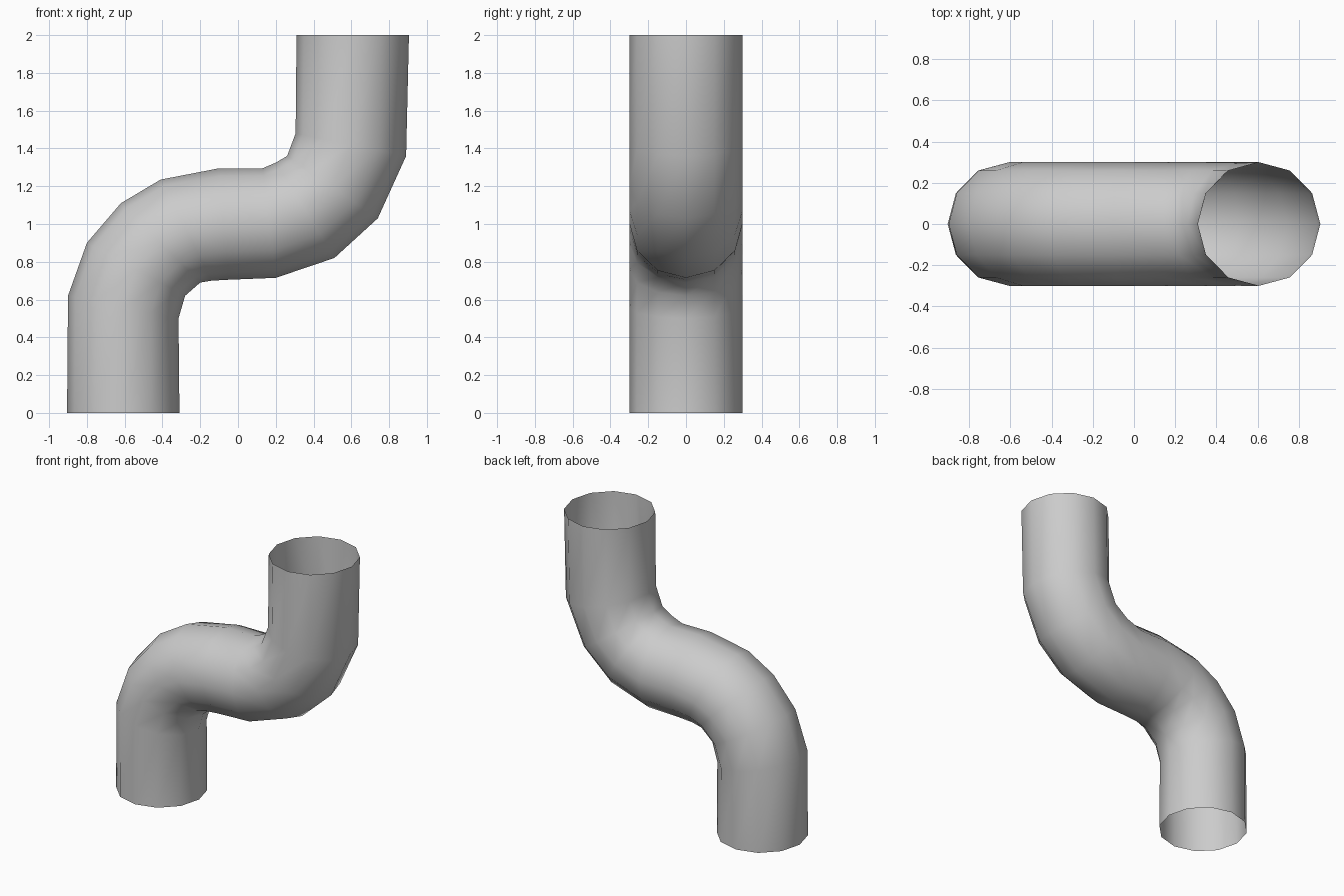
import bpy, bmesh
from math import sin, cos, tau
from mathutils import Vector

if "Cube" in bpy.data.objects:
    bpy.data.objects.remove(bpy.data.objects["Cube"])

SIDES, RADIUS = 12, 0.3

# Side profile of the S-bend: (left/upper edge x, z, right/lower edge x, z) per ring
RINGS = [
    (-0.905, 0.00, -0.31, 0.00),
    (-0.90, 0.62, -0.315, 0.50),
    (-0.80, 0.90, -0.28, 0.62),
    (-0.62, 1.11, -0.20, 0.69),
    (-0.41, 1.235, -0.14, 0.70),
    (-0.10, 1.295, -0.05, 0.705),
    (0.13, 1.295, 0.20, 0.715),
    (0.20, 1.325, 0.51, 0.82),
    (0.26, 1.36, 0.74, 1.03),
    (0.305, 1.48, 0.89, 1.36),
    (0.31, 2.00, 0.905, 2.00),
]


def add_ring(bm, x0, z0, x1, z1):
    a, b = Vector((x0, 0, z0)), Vector((x1, 0, z1))
    centre, half = (a + b) / 2, (b - a) / 2
    return [bm.verts.new(centre + half * cos(tau * i / SIDES)
                         + Vector((0, RADIUS * sin(tau * i / SIDES), 0)))
            for i in range(SIDES)]


# Open-ended pipe skin between the rings
bm = bmesh.new()
rings = [add_ring(bm, *r) for r in RINGS]
for low, high in zip(rings, rings[1:]):
    for i in range(SIDES):
        j = (i + 1) % SIDES
        bm.faces.new((low[i], low[j], high[j], high[i])).smooth = True

mesh = bpy.data.meshes.new("s_bend_pipe")
bm.to_mesh(mesh)
bm.free()
pipe = bpy.data.objects.new("s_bend_pipe", mesh)
bpy.context.collection.objects.link(pipe)
